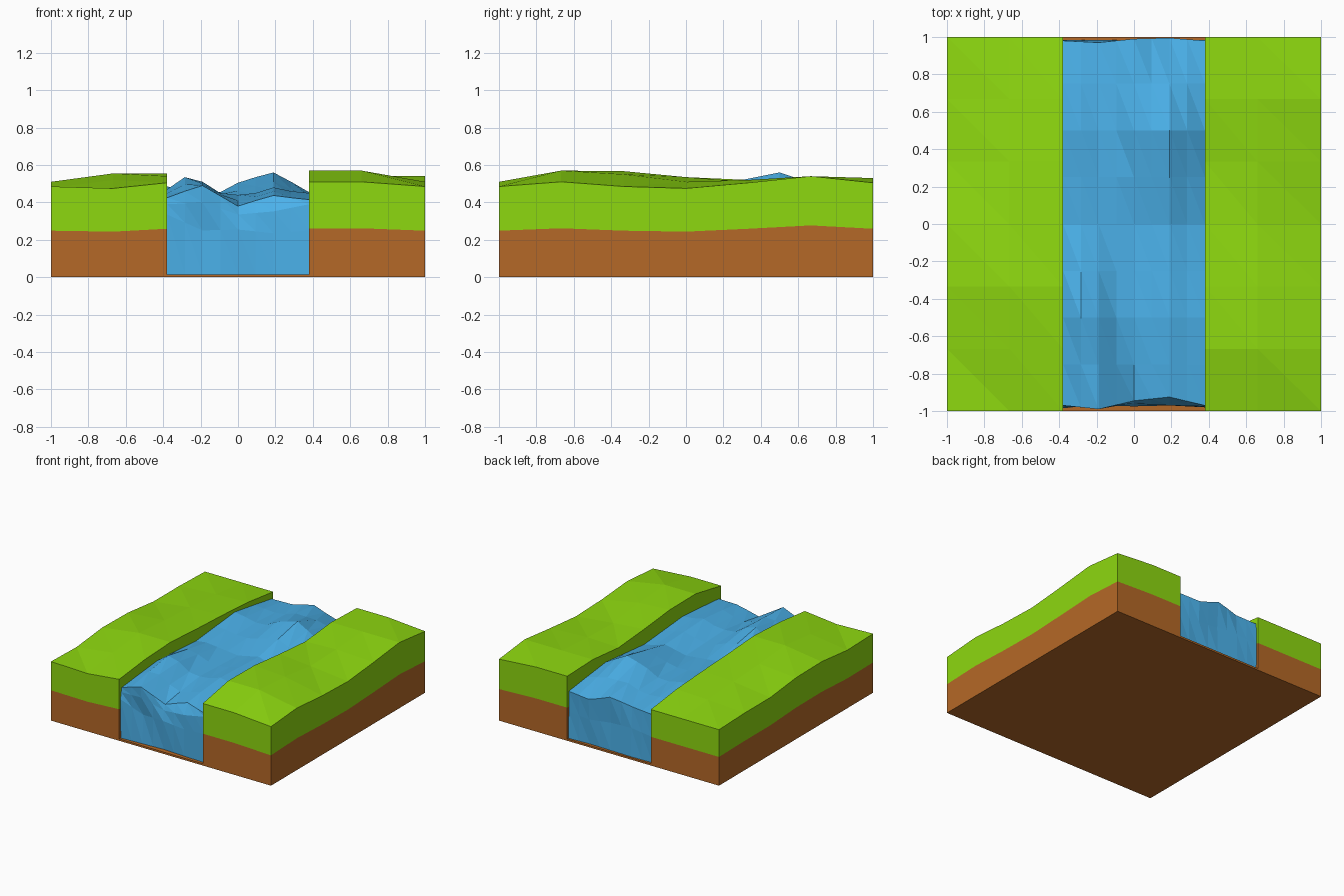
import bpy, bmesh

if "Cube" in bpy.data.objects:
    bpy.data.objects.remove(bpy.data.objects["Cube"])


def material(name, rgb):
    m = bpy.data.materials.new(name)
    m.diffuse_color = (*rgb, 1)
    m.use_nodes = True
    m.node_tree.nodes["Principled BSDF"].inputs["Base Color"].default_value = m.diffuse_color
    return m


GRASS = material("grass", (0.27, 0.69, 0.005))
DIRT = material("dirt", (0.46, 0.14, 0.02))
WATER = material("water", (0.07, 0.44, 0.82))


def loft(name, rows, mat):
    """Closed faceted loop of point rows, with a flat cap at each end."""
    bm = bmesh.new()
    g = [[bm.verts.new(p) for p in row] for row in rows]
    for r in range(len(g)):
        a, b = g[r], g[(r + 1) % len(g)]
        for c in range(len(a) - 1):
            bm.faces.new((a[c], a[c + 1], b[c]))
            bm.faces.new((a[c + 1], b[c + 1], b[c]))
    bm.faces.new([row[0] for row in g])
    bm.faces.new([row[-1] for row in g])
    bmesh.ops.recalc_face_normals(bm, faces=bm.faces)
    me = bpy.data.meshes.new(name)
    bm.to_mesh(me)
    bm.free()
    me.materials.append(mat)
    ob = bpy.data.objects.new(name, me)
    bpy.context.collection.objects.link(ob)
    return ob


def block(name, xs, ys, top, bottom, mat):
    """Solid between two height grids."""
    up = [[(x, y, z) for x, z in zip(xs, row)] for y, row in zip(ys, top)]
    low = [[(x, y, z) for x, z in zip(xs, row)] for y, row in zip(ys, bottom)]
    return loft(name, up + low[::-1], mat)


def scaled(grid, k):
    return [[z * k for z in row] for row in grid]


def halfway(row):
    """Insert midpoints between neighbours."""
    out = [row[0]]
    for a, b in zip(row, row[1:]):
        out += [(a + b) / 2, b]
    return out


# Banks: grass over dirt, rolling heights listed front to back
ys = [-1, -0.667, -0.333, 0, 0.333, 0.667, 1]
left = [(.485, .475, .505), (.477, .52, .54), (.51, .555, .555), (.505, .53, .535),
        (.47, .51, .52), (.47, .49, .50), (.46, .46, .46)]
right = [(.51, .51, .485), (.57, .57, .51), (.567, .55, .485), (.535, .51, .475),
         (.51, .52, .505), (.54, .54, .54), (.53, .53, .505)]
for side, xs, top in (("left", (-1, -.667, -.38), left), ("right", (.38, .66, 1), right)):
    mid = scaled(top, 0.513)
    block(side + "_grass", xs, ys, top, mid, GRASS)
    block(side + "_dirt", xs, ys, mid, scaled(top, 0), DIRT)

# River bed
block("river_bed", (-.38, .38), (-1, 1), [(.015, .015)] * 2, [(0, 0)] * 2, DIRT)

# Water: choppy surface with uneven end walls
wx = [-.379 + .758 * i / 8 for i in range(9)]
surface = [
    (.425, .46, .49, .435, .38, .41, .437, .425, .415),
    (.47, .535, .51, .45, .44, .45, .48, .46, .45),
    (.44, .45, .44, .43, .42, .44, .46, .43, .41),
    (.485, .47, .45, .455, .505, .535, .56, .51, .455),
    (.41, .415, .42, .44, .456, .42, .39, .395, .40)]
surface = [list(r) for r in zip(*[halfway(col) for col in zip(*surface)])]


def wall(y5, z5):
    return list(zip(wx, halfway(y5), halfway(z5)))


front_y = [-.97, -.99, -.945, -.925, -.97]
back_y = [.98, .97, .99, .995, .98]
rows = [
    wall([-.98, -.97, -.96, -.97, -.98], [.015] * 5),
    wall([-.985, -.96, -.975, -.97, -.98], [.335, .25, .255, .235, .25]),
    wall([-.975, -.985, -.96, -.97, -.975], [.39, .40, .335, .352, .39]),
    list(zip(wx, halfway(front_y), surface[0]))]
rows += [[(x, -1 + .25 * i, z) for x, z in zip(wx, surface[i])] for i in range(1, 8)]
rows += [
    list(zip(wx, halfway(back_y), surface[8])),
    wall([.985, .98, .975, .985, .98], [.23, .25, .24, .22, .23]),
    wall([.98, .985, .98, .975, .985], [.015] * 5)]
loft("river_water", rows, WATER)
